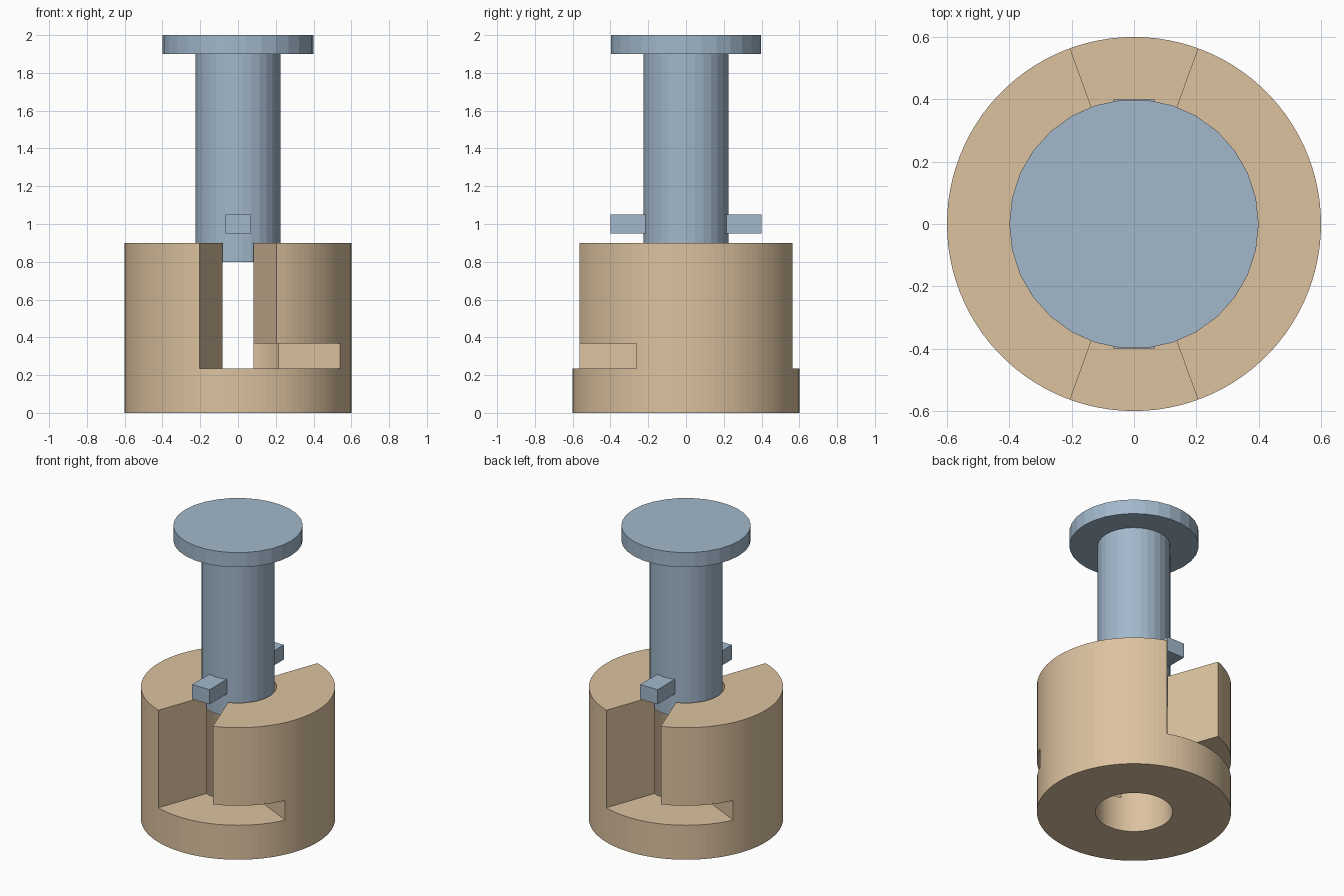
import bpy, bmesh
from math import radians, cos, sin

cube = bpy.data.objects.get("Cube")
if cube:
    bpy.data.objects.remove(cube, do_unlink=True)


def material(name, color):
    m = bpy.data.materials.new(name)
    m.use_nodes = True
    m.diffuse_color = color
    m.node_tree.nodes["Principled BSDF"].inputs["Base Color"].default_value = color
    return m


TAN = material("tan", (0.72, 0.54, 0.35, 1))
BLUE = material("steel blue", (0.36, 0.48, 0.60, 1))


def finish(name, bm, mat):
    bmesh.ops.recalc_face_normals(bm, faces=bm.faces)
    mesh = bpy.data.meshes.new(name)
    bm.to_mesh(mesh)
    bm.free()
    obj = bpy.data.objects.new(name, mesh)
    bpy.context.collection.objects.link(obj)
    mesh.materials.append(mat)
    return obj


def prism(name, points, z0, z1, mat):
    """Extrude a flat outline from z0 up to z1."""
    bm = bmesh.new()
    face = bm.faces.new([bm.verts.new((x, y, z0)) for x, y in points])
    top = bmesh.ops.extrude_face_region(bm, geom=[face])["geom"]
    bmesh.ops.translate(bm, vec=(0, 0, z1 - z0),
                        verts=[v for v in top if isinstance(v, bmesh.types.BMVert)])
    return finish(name, bm, mat)


def arc(radius, start, end, steps):
    angles = [radians(start + (end - start) * i / steps) for i in range(steps + 1)]
    return [(radius * cos(a), radius * sin(a)) for a in angles]


def lathe(name, profile, sides, mat):
    """Spin a closed (radius, z) outline about the z axis."""
    bm = bmesh.new()
    verts = [bm.verts.new((r, 0, z)) for r, z in profile]
    edges = [bm.edges.new((a, b)) for a, b in zip(verts, verts[1:] + verts[:1])
             if a.co.x + b.co.x > 0]
    bmesh.ops.spin(bm, geom=verts + edges, cent=(0, 0, 0), axis=(0, 0, 1),
                   angle=radians(360), steps=sides, use_merge=True)
    bmesh.ops.remove_doubles(bm, verts=bm.verts, dist=0.0001)
    return finish(name, bm, mat)


def cut(obj, cutter):
    mod = obj.modifiers.new("slot", "BOOLEAN")
    mod.object, mod.operation, mod.solver = cutter, "DIFFERENCE", "EXACT"
    bpy.context.view_layer.objects.active = obj
    bpy.ops.object.modifier_apply(modifier=mod.name)
    bpy.data.objects.remove(cutter, do_unlink=True)


# Socket: thick sleeve with two opposite L-shaped locking slots
FLOOR, LOCK_TOP, RIM = 0.235, 0.368, 0.9
socket = lathe("socket", [(0.238, 0), (0.6, 0), (0.6, RIM), (0.238, RIM)], 100, TAN)
for turn in (0, 180):
    for end, top in ((290, 1.0), (334, LOCK_TOP)):
        wedge = [(0, 0)] + arc(1, 250 + turn, end + turn, 8)
        cut(socket, prism("slot_cutter", wedge, FLOOR, top, TAN))

# Plunger: shaft with a flat disc head
lathe("plunger", [(0, 0.8), (0.225, 0.8), (0.225, 1.9), (0.4, 1.9), (0.4, 2), (0, 2)],
      30, BLUE)

# Locking pegs on the front and back of the shaft
for name, side in (("front_peg", -1), ("back_peg", 1)):
    w = 0.066
    outline = [(-w, side * 0.18), (w, side * 0.18), (w, side * 0.4), (-w, side * 0.4)]
    prism(name, outline, 0.95, 1.05, BLUE)
